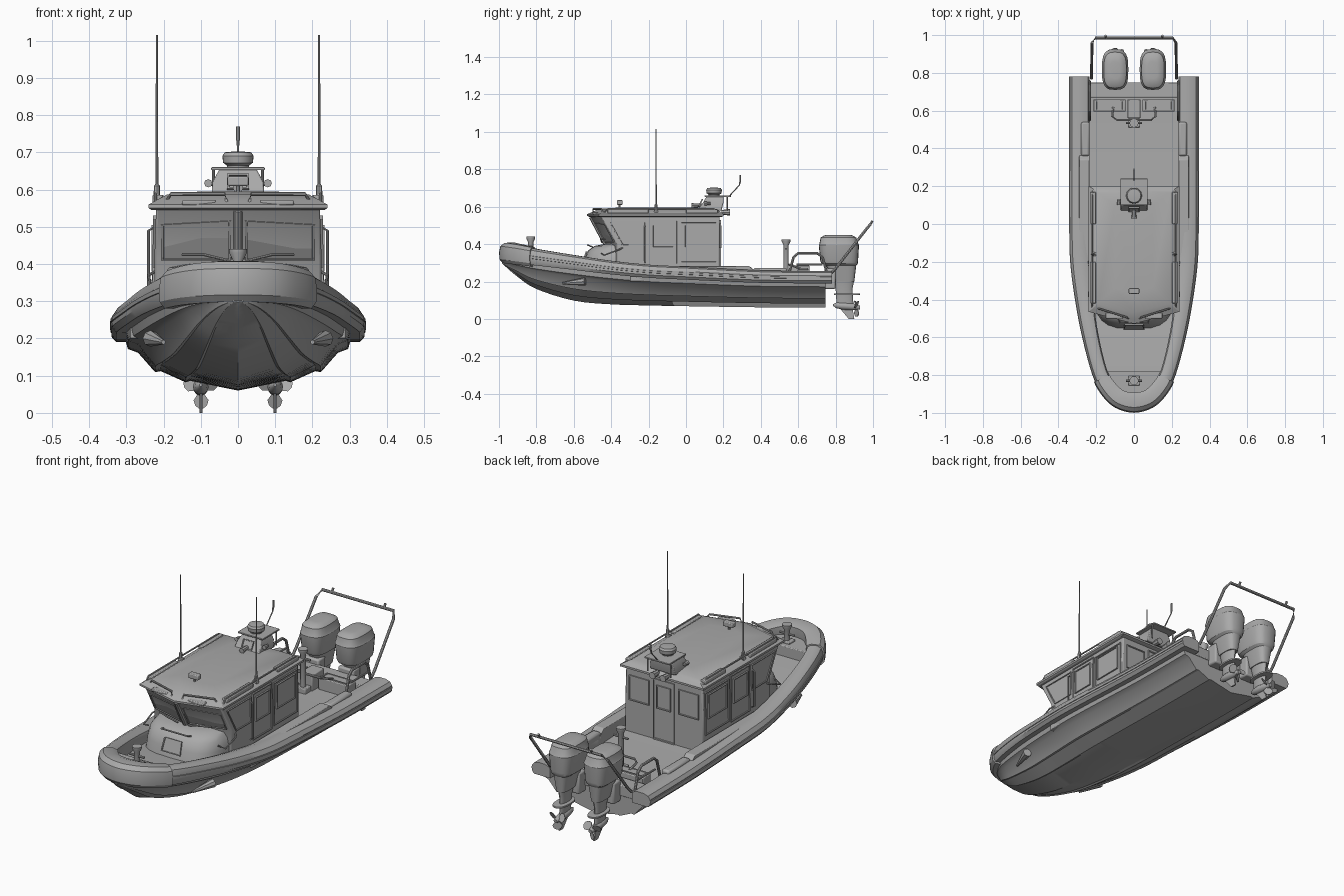
import bpy, bmesh, math
from mathutils import Vector as V

if "Cube" in bpy.data.objects:
    bpy.data.objects.remove(bpy.data.objects["Cube"])

grey = bpy.data.materials.new("hull_grey")
grey.diffuse_color = (0.40, 0.40, 0.40, 1)
grey.use_nodes = True
grey.node_tree.nodes["Principled BSDF"].inputs["Base Color"].default_value = grey.diffuse_color

# ---------- helpers (all meshes are in world space, so mirroring is about x = 0)
def finish(name, bm, mirror=False, bevel=0):
    bmesh.ops.recalc_face_normals(bm, faces=bm.faces)
    me = bpy.data.meshes.new(name)
    bm.to_mesh(me); bm.free()
    ob = bpy.data.objects.new(name, me)
    bpy.context.collection.objects.link(ob)
    me.materials.append(grey)
    if bevel:
        m = ob.modifiers.new("bevel", 'BEVEL'); m.width = bevel; m.segments = 2
    if mirror:
        ob.modifiers.new("mirror", 'MIRROR').use_clip = False
    return ob

def loft(name, rings, mirror=False, bevel=0):
    """Closed rings joined into a capped solid."""
    bm = bmesh.new()
    vs = [[bm.verts.new(p) for p in r] for r in rings]
    n = len(rings[0])
    for a, b in zip(vs, vs[1:]):
        for i in range(n):
            bm.faces.new((a[i], a[(i+1) % n], b[(i+1) % n], b[i]))
    bm.faces.new(vs[0]); bm.faces.new(vs[-1])
    return finish(name, bm, mirror, bevel)

def box(name, x, y, z, mirror=False, bevel=0.004):
    rings = [[(x[0], y[0], h), (x[1], y[0], h), (x[1], y[1], h), (x[0], y[1], h)] for h in z]
    return loft(name, rings, mirror, bevel)

def tube(name, pts, r, mirror=False, n=8):
    """Round bar along points; r may be a list of radii."""
    pts = [V(p) for p in pts]
    rs = r if isinstance(r, list) else [r]*len(pts)
    rings = []
    for i, p in enumerate(pts):
        t = (pts[min(i+1, len(pts)-1)] - pts[max(i-1, 0)]).normalized()
        ref = V((1, 0, 0)) if abs(t.x) < 0.8 else V((0, 0.6, 0.8))
        a = (ref - t*ref.dot(t)).normalized(); b = t.cross(a)
        rings.append([p + rs[i]*(a*math.cos(k*math.tau/n) + b*math.sin(k*math.tau/n)) for k in range(n)])
    return loft(name, rings, mirror)

def panel(name, corners, mirror=False, rim=0.007):
    """Framed plate standing slightly off a wall; corners run anticlockwise from outside."""
    c = [V(p) for p in corners]
    nrm = (c[1]-c[0]).cross(c[3]-c[0]).normalized()
    mid = sum(c, V())/4
    def ring(off, inset):
        return [p + nrm*off + (mid-p).normalized()*inset for p in c]
    return loft(name, [ring(-.002, 0), ring(.006, 0), ring(.006, rim), ring(.002, rim*1.2)], mirror)

def oval(z, y0, y1, hx, x=0, e=.65, n=24):
    f = lambda c: math.copysign(abs(c)**e, c)
    return [(x + hx*f(math.cos(k*math.tau/n)), (y0+y1)/2 + (y1-y0)/2*f(math.sin(k*math.tau/n)), z) for k in range(n)]

# ---------- sheer stations: outer x, y, tube bottom, tube top, tube width, keel
st = [(.34, .78, .19, .255, .105, .06), (.34, .4, .193, .26, .105, .062), (.34, 0, .21, .28, .105, .068),
      (.335, -.2, .22, .29, .1, .072), (.31, -.4, .238, .31, .095, .078), (.272, -.6, .262, .34, .085, .098),
      (.218, -.8, .285, .372, .08, .16), (.165, -.9, .298, .39, .085, .225),
      (.095, -.965, .305, .4, .09, .28), (0, -.99, .308, .402, .095, .305)]
full = st + [(-s[0],) + s[1:] for s in st[-2::-1]]
path = []
for i in range(len(full)-1):
    p0, p1, p2, p3 = (full[max(0, min(len(full)-1, i+k))] for k in (-1, 0, 1, 2))
    for t in (0, .25, .5, .75):
        path.append([.5*(2*b + (c-a)*t + (2*a-5*b+4*c-d)*t*t + (3*b-a-3*c+d)*t**3)
                     for a, b, c, d in zip(p0, p1, p2, p3)])
path.append(list(full[-1]))

def sweep(name, section, ymax=1):
    rings = []
    for i, p in enumerate(path):
        if p[1] > ymax:
            continue
        a, b = path[max(i-1, 0)], path[min(i+1, len(path)-1)]
        t = V((b[0]-a[0], b[1]-a[1])).normalized()
        rings.append([(p[0] + t.y*u*p[4], p[1] - t.x*u*p[4], p[2] + v*(p[3]-p[2])) for u, v in section])
    return loft(name, rings)

# collar, rubbing strip and bow fender
sweep("collar", [(.12, 0), (0, .22), (0, .62), (.12, .88), (.35, 1), (.7, 1), (.92, .9), (1, .7), (1, 0)])
sweep("rubbing_strip", [(.05, .36), (-.03, .4), (-.03, .54), (.05, .58)])
sweep("bow_fender", [(.1, -.1), (-.07, .1), (-.1, .5), (-.03, .85), (.2, 1.05), (.7, 1.07), (1.03, .95), (1.03, .5), (.9, -.1)], -.82)

# hull with spray strakes, closed by the deck
hs = [(0, 0), (.42, .2), (.46, .17), (.68, .4), (.73, .38), (.88, .78), (.97, .86), (1, 1.1)]
rings = []
for p in path[:len(path)//2]:
    y = min(p[1], .745)
    if y < -.985: continue
    fx = max(p[0]-.035, .012); h = p[2]-p[5]
    half = [(fx*u, y, p[5]+h*v) for u, v in hs]
    rings.append(half + [(-q[0], q[1], q[2]) for q in half[:0:-1]])
loft("hull", rings)
loft("bow_deck", [[(.15, -.78, z), (.12, -.88, z), (0, -.93, z), (-.12, -.88, z), (-.15, -.78, z)] for z in (.29, .35)], bevel=.004)
tube("hull_side_wedge", [(.2, -.66, .19), (.235, -.54, .2)], [.006, .022], True)

# cabin
def plan(z, x, yb, yf, yc):
    return [(x, yb, z), (x, yf, z), (0, yc, z), (-x, yf, z), (-x, yb, z)]
loft("cabin", [plan(.2, .225, .18, -.37, -.43), plan(.4, .225, .18, -.37, -.43), plan(.55, .22, .18, -.455, -.515)], bevel=.006)
loft("cabin_roof", [plan(.545, .232, .19, -.455, -.515), plan(.55, .24, .2, -.465, -.528), plan(.56, .24, .2, -.465, -.528),
     plan(.57, .222, .19, -.45, -.505), plan(.587, .19, .165, -.42, -.47), plan(.595, .1, .1, -.34, -.37)])
loft("cabin_trunk", [oval(.25, -.56, -.1, .215), oval(.32, -.545, -.1, .212), oval(.365, -.525, -.1, .205),
     oval(.39, -.49, -.1, .19), oval(.4, -.44, -.12, .15)])

# windows, doors and hatch
def ws(x, z): return (x, -.43 + .06*x/.22 - .08*(z-.4)/.15, z)
panel("windshield", [ws(.018, .412), ws(.205, .412), ws(.205, .508), ws(.018, .518)], True)
tube("windshield_post", [ws(0, .4), ws(0, .545)], .012)
tube("wiper", [(.03, -.45, .41), (.09, -.455, .425), (.15, -.43, .425)], .004, True)
def side(name, y0, y1, z0, z1, lean=0):
    panel(name, [(.224, y0, z0), (.224, y1, z0), (.222, y1, z1), (.222, y0-lean, z1)], True)
side("side_front_window", -.34, -.215, .39, .52, .07)
side("side_door", -.2, -.045, .29, .53)
panel("side_door_window", [(.227, -.18, .38), (.227, -.065, .38), (.226, -.065, .505), (.226, -.18, .505)], True)
side("side_rear_window", -.03, .165, .3, .52)
panel("side_rear_glass", [(.227, -.01, .38), (.227, .145, .38), (.226, .145, .505), (.226, -.01, .505)], True)
def rear(name, x0, x1, z0, z1, mirror=False, y=.18):
    panel(name, [(x1, y, z0), (x0, y, z0), (x0, y, z1), (x1, y, z1)], mirror)
rear("rear_door", -.06, .06, .215, .53)
rear("rear_door_window", -.04, .04, .38, .5, y=.183)
rear("rear_window", .085, .2, .38, .51, True)
panel("trunk_hatch", [(-.055, -.552, .295), (.055, -.552, .295), (.05, -.53, .36), (-.05, -.53, .36)])
tube("trunk_rail", [(-.08, -.5, .385), (-.075, -.525, .395), (.075, -.525, .395), (.08, -.5, .385)], .004)
tube("door_handrail", [(.222, -.22, .3), (.24, -.22, .31), (.24, -.22, .49), (.222, -.22, .5)], .004, True)
tube("trunk_side_rail", [(.2, -.45, .35), (.235, -.44, .34), (.24, -.36, .37), (.222, -.34, .38)], .004, True)

# roof rails, strips and lights
for y0, y1 in ((-.42, -.2), (-.0, .17)):
    box("roof_edge_strip", (.202, .23), (y0, y1), (.565, .586), True)
tube("roof_rail", [(.222, -.44, .565), (.222, -.42, .588), (.222, .15, .588), (.222, .18, .565)], .004, True)
tube("front_roof_rail", [(.03, -.5, .565), (.035, -.495, .588), (.18, -.45, .588), (.195, -.445, .565)], .005, True)
box("brow_light", (.06, .15), (-.5, -.47), (.558, .572), True)
tube("roof_lamp_stem", [(0, -.355, .59), (0, -.355, .615)], .006)
box("roof_lamp", (-.028, .028), (-.37, -.34), (.61, .635))
tube("whip_antenna", [(.218, -.16, .57), (.218, -.16, .61), (.218, -.16, .615), (.218, -.16, 1.015)], [.009, .008, .004, .0025], True)
tube("antenna_mount", [(.2, -.16, .575), (.225, -.16, .575)], .011, True)

# radar tower
loft("radar_tower", [[(-x, y0, z), (x, y0, z), (x, y1, z), (-x, y1, z)] for x, y0, y1, z in
     ((.072, .06, .19, .58), (.068, .09, .2, .62), (.05, .11, .2, .655))], bevel=.004)
box("tower_shelf", (-.072, .072), (.1, .24), (.652, .66), bevel=.002)
tube("radar_dome", [(0, .15, .655), (0, .15, .665), (0, .15, .672), (0, .15, .69), (0, .15, .7), (0, .15, .702)],
     [.028, .03, .04, .042, .036, .015], n=24)
panel("tower_front_lamp", [(-.03, .07, .6), (.03, .07, .6), (.03, .09, .64), (-.03, .09, .64)])
tube("tower_lamp_stem", [(.06, .12, .615), (.08, .12, .615)], .005, True)
tube("tower_lamp", [(.08, .1, .617), (.08, .13, .617)], [.011, .007], True)
tube("tower_post", [(.066, .22, .58), (.066, .22, .66)], .004, True)
tube("signal_aerial", [(0, .23, .655), (0, .285, .715), (0, .29, .735), (0, .29, .77)], [.003, .003, .005, .005])
tube("horn", [(0, .03, .605), (0, .1, .61)], [.014, .006])
tube("rear_lamp", [(.03, .19, .57), (.03, .235, .57)], [.012, .018], True)

# cockpit: side lockers, stern seats, transom
loft("side_locker", [[(.235, y0, z), (.29, y0, z), (.29, y1, z), (.235, y1, z)] for y0, y1, z in ((-.3, .38, .2), (-.3, .37, .255), (-.3, .34, .282))], True, .004)
box("collar_step", (.235, .28), (.36, .54), (.2, .272), True, .01)
box("transom", (-.24, .24), (.67, .75), (.19, .245))
box("stern_locker", (.045, .215), (.595, .66), (.2, .265), True)
panel("locker_lid", [(.055, .603, .265), (.205, .603, .265), (.205, .652, .265), (.055, .652, .265)], True)
box("stern_bench_post", (-.035, .035), (.56, .66), (.2, .285))

# towing post, bow bitt and rails
for label, y, z0, z1 in (("tow_post", .535, .2, .425), ("bow_bitt", -.83, .33, .44)):
    tube(label, [(0, y, z0), (0, y, z1-.03), (0, y, z1-.01), (0, y, z1)], [.014, .014, .024, .024], n=12)
    tube(label + "_pin", [(-.042, y, z1-.05), (.042, y, z1-.05)], .006)
    box(label + "_base", (-.03, .03), (y-.025, y+.025), (z0, z0+.03))
tube("tow_guard", [(.11, .62, .265), (.115, .57, .285), (.09, .55, .29), (-.09, .55, .29), (-.115, .57, .285), (-.11, .62, .265)], .006)
tube("stern_side_rail", [(.235, .55, .24), (.235, .575, .33), (.235, .6, .352), (.235, .7, .352), (.235, .73, .33), (.235, .755, .24)], .007, True)
tube("stern_side_brace", [(.235, .59, .29), (.235, .73, .29)], .005, True)
tube("engine_guard", [(.225, .77, .24), (.225, .8, .27), (.222, .96, .475), (.205, .985, .505), (-.205, .985, .505),
     (-.222, .96, .475), (-.225, .8, .27), (-.225, .77, .24)], .0075)
tube("engine_guard_horn", [(.15, .985, .505), (.15, .997, .525)], .006, True)

# twin outboard engines
X = .1
loft("engine_cowl", [oval(.2, .785, .9, .028, X), oval(.285, .75, .91, .045, X), oval(.295, .725, .918, .058, X), oval(.31, .718, .92, .063, X),
     oval(.395, .71, .925, .07, X), oval(.4, .713, .922, .067, X), oval(.435, .72, .91, .06, X), oval(.447, .74, .89, .045, X), oval(.45, .77, .86, .025, X)], True)
loft("engine_leg", [oval(.21, .785, .9, .026, X, 1), oval(.16, .8, .89, .018, X, 1), oval(.08, .805, .895, .013, X, 1)], True)
loft("engine_plate", [oval(.128, .79, .93, .036, X, .8), oval(.136, .79, .93, .036, X, .8)], True)
box("engine_bracket", (X-.045, X+.045), (.74, .8), (.16, .27), True, .008)
tube("gearcase", [(X, .785, .075), (X, .805, .073), (X, .84, .07), (X, .89, .065), (X, .93, .06)], [.004, .016, .021, .019, .01], True, 14)
loft("skeg", [[(X-.004, a, z), (X+.004, a, z), (X+.004, b, z), (X-.004, b, z)] for a, b, z in ((.82, .89, .06), (.87, .9, 0))], True)
for k in range(3):
    a = k*math.tau/3 + .5
    d, s = V((math.cos(a), 0, math.sin(a))), V((-math.sin(a), 0, math.cos(a)))
    c, ax = V((X, .912, .062)), V((0, 1, 0))
    loft("propeller_blade", [[c + d*r + (s*w + ax*w*.6)*f + ax*g for f, g in ((-1, -.002), (1, -.002), (1, .002), (-1, .002))]
         for r, w in ((.01, .008), (.028, .02), (.042, .016), (.05, .006))], True)

# smooth shading with sharp edges kept
for ob in bpy.data.objects:
    ob.select_set(True)
    bpy.context.view_layer.objects.active = ob
bpy.ops.object.shade_smooth_by_angle(angle=math.radians(32))
